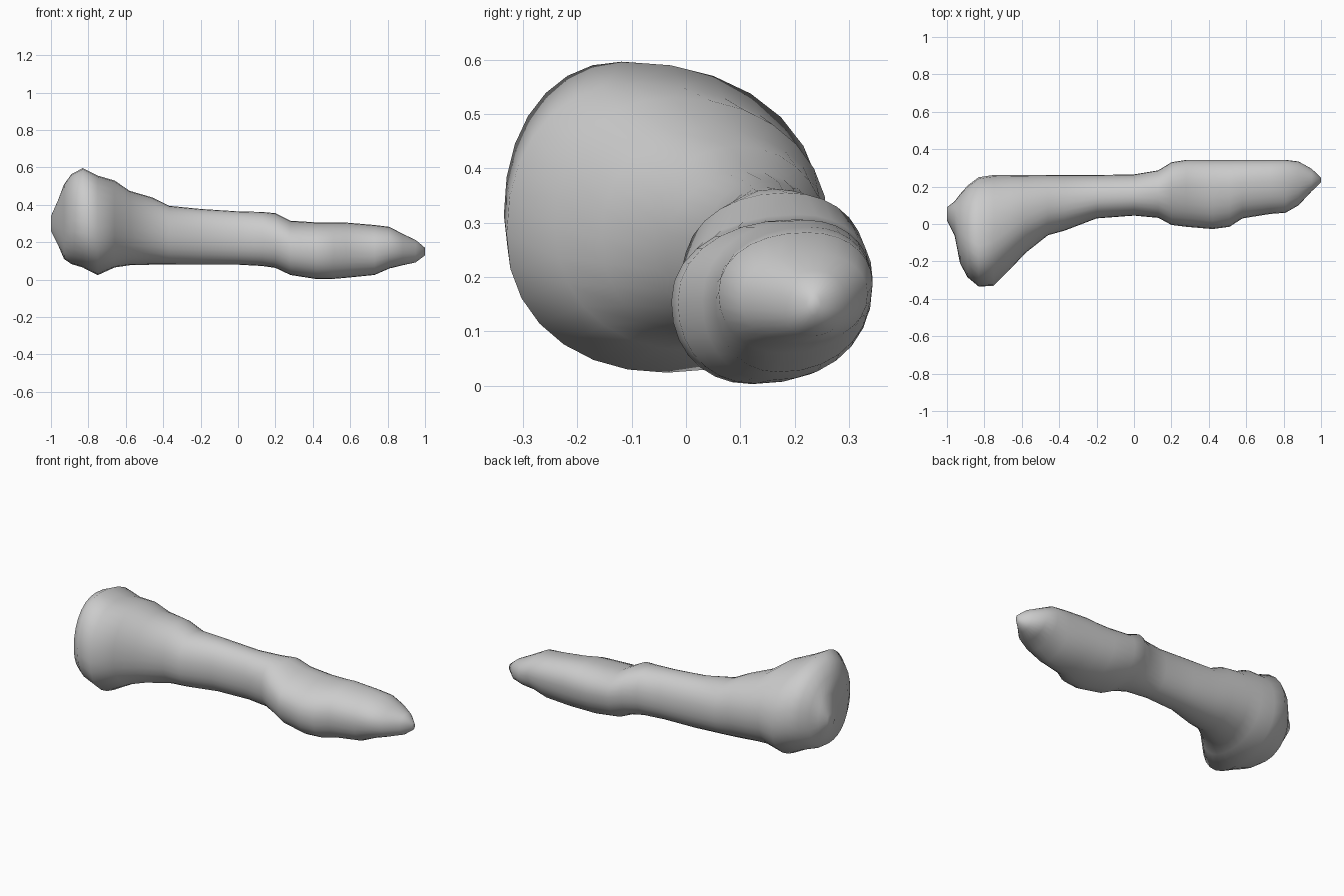
import bpy, bmesh, math

# Silhouette stations along the bone: x, y min, y max, z min, z max
STATIONS = [
    (-1.00, .02, .09, .26, .34), (-.96, -.06, .12, .18, .43),
    (-.93, -.21, .16, .11, .51), (-.89, -.285, .205, .083, .565),
    (-.83, -.335, .25, .065, .596), (-.75, -.33, .262, .024, .556),
    (-.66, -.24, .262, .065, .53), (-.58, -.155, .262, .077, .475),
    (-.46, -.06, .262, .08, .44), (-.37, -.035, .262, .08, .395),
    (-.20, .03, .262, .08, .378), (.0, .045, .265, .08, .365),
    (.13, .033, .287, .073, .362), (.20, -.005, .33, .063, .355),
    (.28, -.015, .343, .025, .315), (.42, -.027, .343, .003, .306),
    (.51, -.015, .343, .004, .306), (.58, .03, .343, .01, .305),
    (.73, .054, .343, .025, .292), (.81, .06, .343, .06, .282),
    (.88, .10, .334, .077, .245), (.95, .175, .295, .092, .212),
    (1.00, .222, .248, .13, .17),
]
# Section lean: x, then where the top, bottom, left and right extremes sit (0..1)
LEAN = [
    (-1.00, .50, .50, .50, .50), (-.83, .37, .50, .47, .46),
    (-.50, .48, .50, .50, .50), (.05, .47, .50, .50, .48),
    (.28, .62, .40, .50, .60), (.75, .60, .40, .50, .60),
    (1.00, .50, .50, .50, .50),
]
SIDES = 28


def sample(table, x):
    for a, b in zip(table, table[1:]):
        if x <= b[0]:
            t = (x - a[0]) / (b[0] - a[0])
            return [p + (q - p) * t for p, q in zip(a[1:], b[1:])]
    return table[-1][1:]


def section(station):
    x, y0, y1, z0, z1 = station
    top, bottom, left, right = sample(LEAN, x)
    pts = []
    for i in range(SIDES):
        a = 2 * math.pi * i / SIDES
        c, s = math.cos(a), math.sin(a)
        cy = y0 + (y1 - y0) * (top if s >= 0 else bottom)
        cz = z0 + (z1 - z0) * (right if c >= 0 else left)
        ry = y1 - cy if c >= 0 else cy - y0
        rz = z1 - cz if s >= 0 else cz - z0
        e = 2 / 2.15
        pts.append((x, cy + ry * math.copysign(abs(c) ** e, c),
                    cz + rz * math.copysign(abs(s) ** e, s)))
    return pts


# Bone: one skin lofted through the sections, closed at both tips
bm = bmesh.new()
rings = [[bm.verts.new(p) for p in section(st)] for st in STATIONS]
for r, q in zip(rings, rings[1:]):
    for i in range(SIDES):
        j = (i + 1) % SIDES
        bm.faces.new((r[i], r[j], q[j], q[i]))
bm.faces.new(rings[0])
bm.faces.new(rings[-1])
bmesh.ops.recalc_face_normals(bm, faces=bm.faces)
for f in bm.faces:
    f.smooth = True
mesh = bpy.data.meshes.new("bone")
bm.to_mesh(mesh)
bm.free()
bone = bpy.data.objects.new("bone", mesh)
bpy.context.collection.objects.link(bone)
